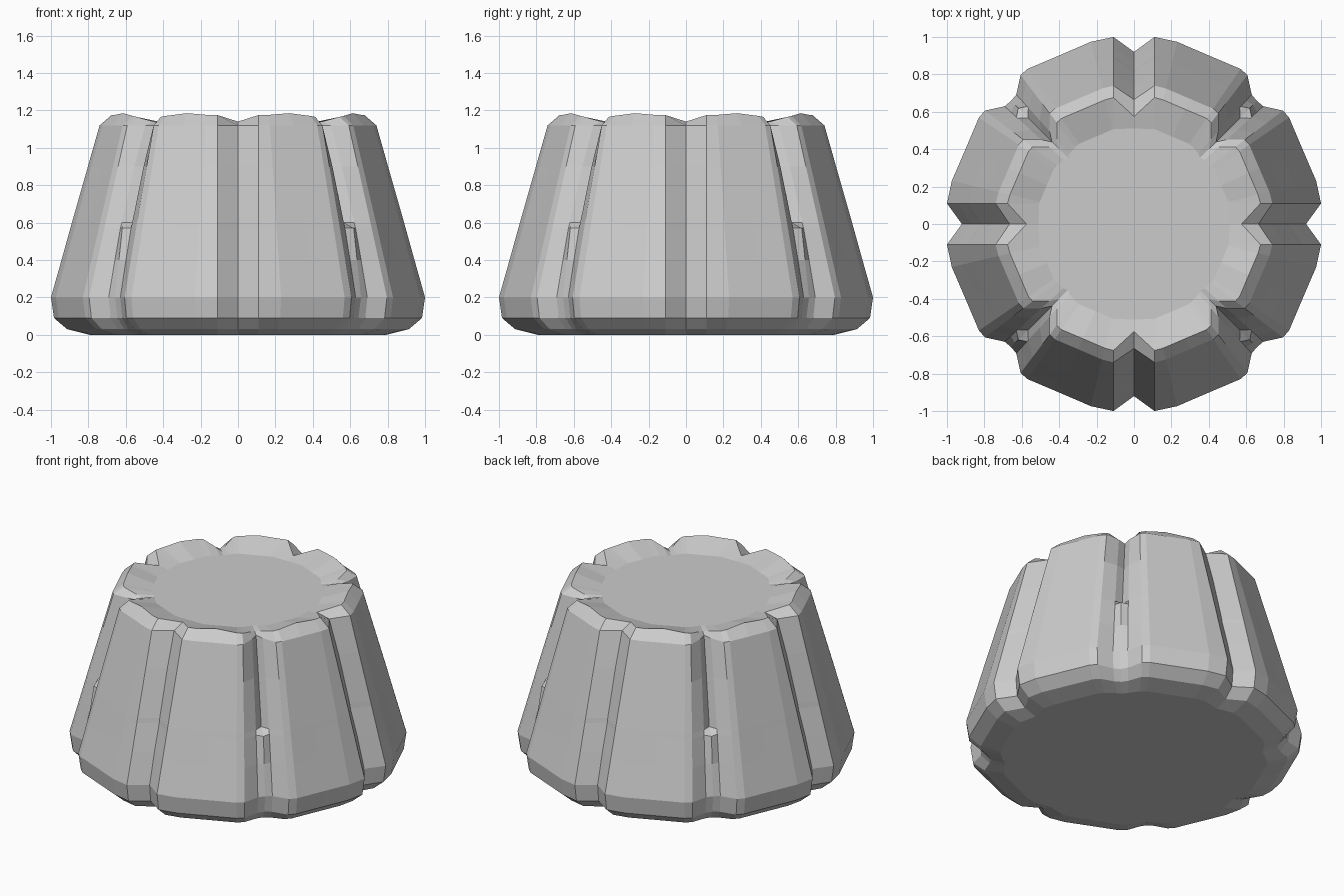
import bpy
import bmesh
from math import sin, cos, radians, sqrt

cube = bpy.data.objects.get("Cube")
if cube:
    bpy.data.objects.remove(cube, do_unlink=True)

GROOVE_HALF = 0.11

# Panel points between a straight groove and a corner notch:
# (angle from groove, radius factor, rim ripple)
PANEL = [(13.3, 0.995, 0.0), (24, 0.98, 0.01), (34.5, 1.0, -0.005), (37.3, 0.995, -0.01)]

# Side profile: height, outer radius, groove floor, notch shoulder, notch floor
LEVELS = [
    (0.0, 0.80, 0.77, 0.78, 0.77),
    (0.03, 0.92, 0.85, 0.87, 0.86),
    (0.09, 0.99, 0.91, 0.92, 0.91),
    (0.20, 1.006, 0.92, 0.935, 0.93),
    (0.40, 0.95, 0.87, 0.89, 0.90),
    (0.57, 0.903, 0.82, 0.85, 0.875),
    (0.60, 0.895, 0.815, 0.84, 0.80),
    (0.90, 0.81, 0.735, 0.75, 0.70),
    (1.12, 0.748, 0.665, 0.67, 0.62),
]
# Crown: rounded rim, then the sunken top
RIM = (1.175, 0.685, 0.575, 0.61, 0.57)
DISC = (1.13, 0.52, 0.51, 0.51, 0.50)


def ring(level, rippled=False):
    """Full outline at one level, mirrored and turned from one eighth."""
    z, r, groove, shoulder, notch = level
    low = z - 0.035 if rippled else z
    eighth = [(0, groove, low), (GROOVE_HALF, sqrt(r * r - GROOVE_HALF ** 2), z)]
    polar = [(a, r * f, z + (d if rippled else 0)) for a, f, d in PANEL]
    polar += [(42.3, shoulder, low), (45, notch, low - (0.015 if rippled else 0))]
    eighth += [(d * sin(radians(a)), d * cos(radians(a)), h) for a, d, h in polar]
    quarter = eighth + [(y, x, h) for x, y, h in reversed(eighth[1:-1])]
    points = []
    for _ in range(4):
        points += quarter
        quarter = [(y, -x, h) for x, y, h in quarter]
    return points


# Loft the outlines into one closed body
bm = bmesh.new()
outlines = [ring(lv) for lv in LEVELS] + [ring(RIM, True), ring(DISC)]
rows = [[bm.verts.new(p) for p in outline] for outline in outlines]
for lower, upper in zip(rows, rows[1:]):
    for i in range(len(lower)):
        j = (i + 1) % len(lower)
        bm.faces.new((lower[i], lower[j], upper[j], upper[i]))
bm.faces.new(rows[0])
bm.faces.new(rows[-1])
bmesh.ops.recalc_face_normals(bm, faces=bm.faces[:])

mesh = bpy.data.meshes.new("grooved_block")
bm.to_mesh(mesh)
bm.free()
block = bpy.data.objects.new("grooved_block", mesh)
bpy.context.collection.objects.link(block)
